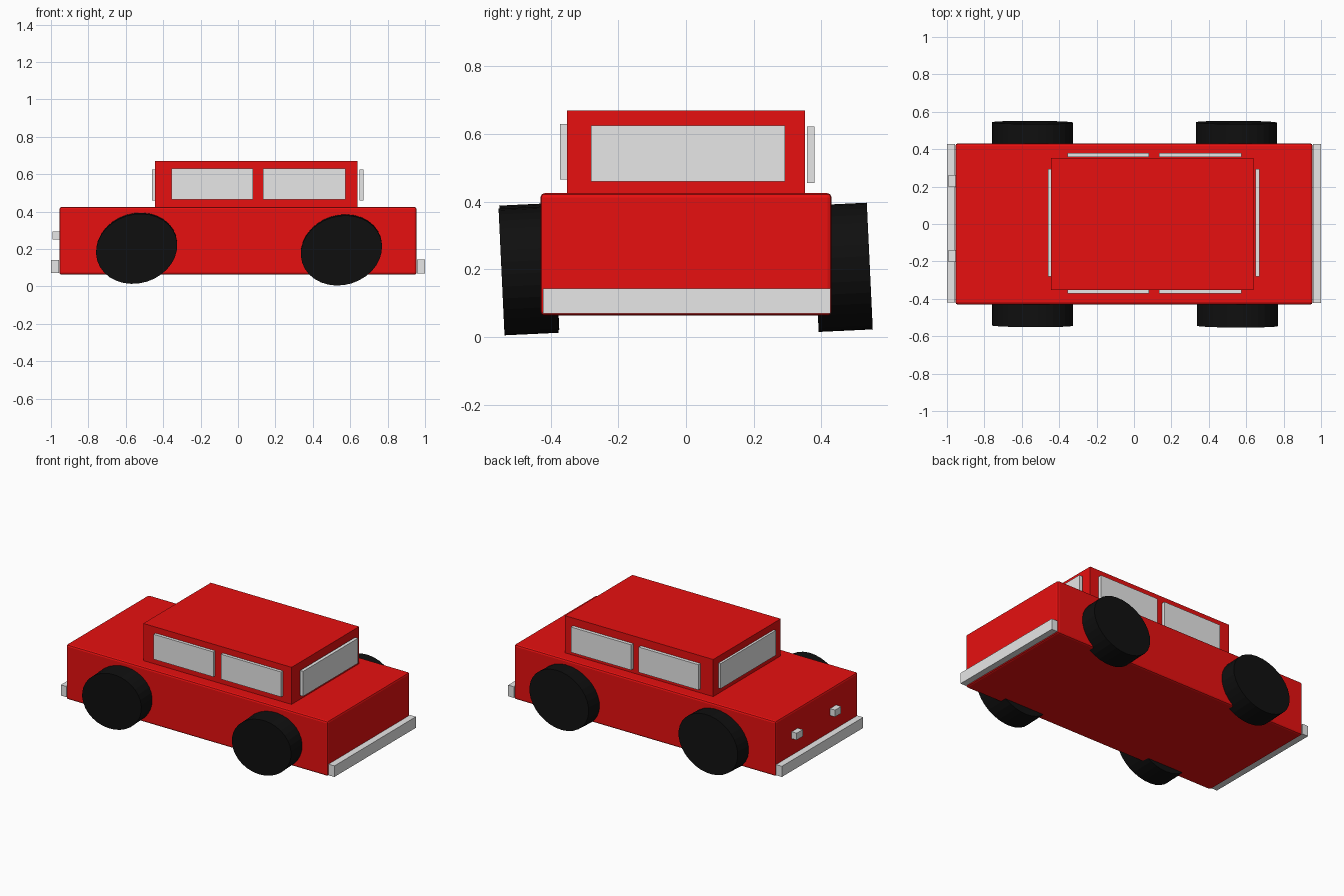
import bpy, bmesh, math
from mathutils import Matrix, Vector

cube = bpy.data.objects.get("Cube")
if cube:
    bpy.data.objects.remove(cube, do_unlink=True)


def material(name, rgb):
    m = bpy.data.materials.new(name)
    m.use_nodes = True
    colour = (*rgb, 1.0)
    m.diffuse_color = colour
    m.node_tree.nodes["Principled BSDF"].inputs["Base Color"].default_value = colour
    return m


RED = material("red paint", (0.8, 0.005, 0.005))
SILVER = material("silver grey", (0.8, 0.8, 0.8))
BLACK = material("black rubber", (0.005, 0.005, 0.005))


def finish(name, bm, mat):
    mesh = bpy.data.meshes.new(name)
    bm.to_mesh(mesh)
    bm.free()
    mesh.materials.append(mat)
    obj = bpy.data.objects.new(name, mesh)
    bpy.context.collection.objects.link(obj)
    return obj


def box(name, mat, x, y, z, bevel=0.0):
    """Box given by its (low, high) range on each axis."""
    low, high = (Vector(c) for c in zip(x, y, z))
    bm = bmesh.new()
    bmesh.ops.create_cube(bm, size=1, matrix=Matrix.Translation((low + high) / 2)
                          @ Matrix.Diagonal((*(high - low), 1)))
    obj = finish(name, bm, mat)
    if bevel:
        mod = obj.modifiers.new("edge bevel", "BEVEL")
        mod.width = bevel
        mod.segments = 2
    return obj


def wheel(name, centre):
    """Oval wheel that leans slightly to one side."""
    bm = bmesh.new()
    turn = (Matrix.Rotation(math.radians(2.7), 4, "X") @ Matrix.Rotation(-0.3, 4, "Y")
            @ Matrix.Rotation(math.pi / 2, 4, "X"))
    bmesh.ops.create_cone(bm, cap_ends=True, segments=32, radius1=1, radius2=1, depth=1,
                          matrix=Matrix.Translation(centre) @ turn
                          @ Matrix.Diagonal((0.22, 0.184, 0.16, 1)))
    return finish(name, bm, BLACK)


# Body and cabin
box("body", RED, (-0.955, 0.955), (-0.43, 0.43), (0.063, 0.425), bevel=0.012)
box("cabin", RED, (-0.445, 0.638), (-0.352, 0.352), (0.41, 0.67))

# Side windows
for side, y, z in (("front", (-0.372, -0.35), (0.465, 0.63)),
                   ("back", (0.357, 0.379), (0.455, 0.622))):
    box(side + "_side_window_a", SILVER, (-0.355, 0.08), y, z)
    box(side + "_side_window_b", SILVER, (0.135, 0.575), y, z)

# End windows
box("window_right_end", SILVER, (-0.46, -0.443), (-0.28, 0.295), (0.46, 0.625))
box("window_left_end", SILVER, (0.65, 0.672), (-0.28, 0.293), (0.46, 0.625))

# Bumpers
box("bumper_right_end", SILVER, (-1.0, -0.957), (-0.42, 0.428), (0.072, 0.142))
box("bumper_left_end", SILVER, (0.957, 1.0), (-0.423, 0.427), (0.07, 0.143))

# Headlights
for name, y in (("headlight_front", -0.17), ("headlight_back", 0.23)):
    box(name, SILVER, (-0.992, -0.95), (y - 0.032, y + 0.032), (0.25, 0.295))

# Wheels
wheel("wheel_front_right", (-0.542, -0.463, 0.205))
wheel("wheel_front_left", (0.553, -0.465, 0.196))
wheel("wheel_back_right", (-0.542, 0.463, 0.206))
wheel("wheel_back_left", (0.547, 0.463, 0.206))
